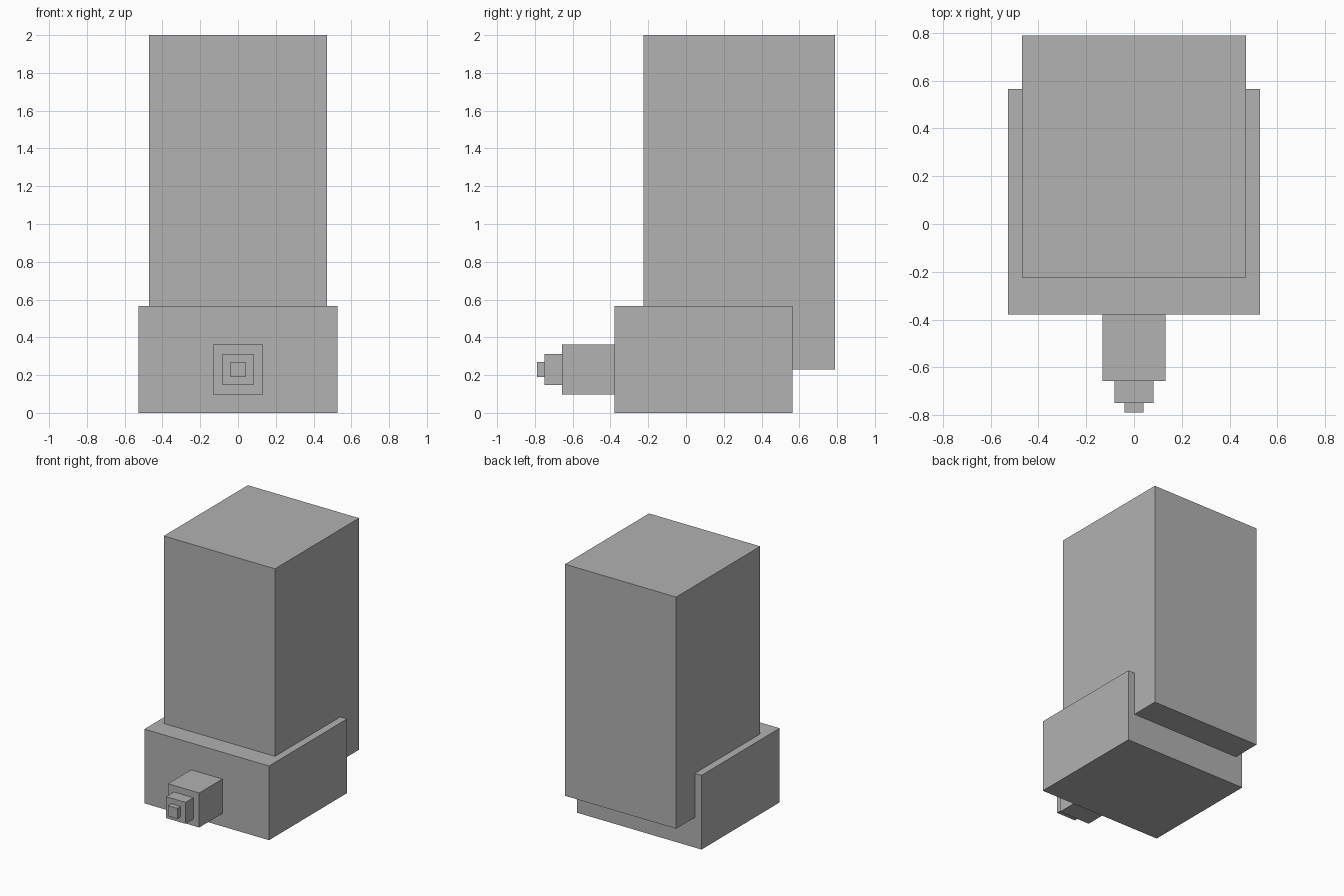
import bpy

if "Cube" in bpy.data.objects:
    bpy.data.objects.remove(bpy.data.objects["Cube"])

grey = bpy.data.materials.new("mid grey")
grey.diffuse_color = (0.445, 0.445, 0.445, 1.0)
grey.use_nodes = True
grey.node_tree.nodes["Principled BSDF"].inputs["Base Color"].default_value = grey.diffuse_color


def box(name, half_width, y_range, z_range):
    """Add a box centred on x = 0 from its half width and y and z extents."""
    (y0, y1), (z0, z1) = y_range, z_range
    bpy.ops.mesh.primitive_cube_add(size=1, location=(0, (y0 + y1) / 2, (z0 + z1) / 2))
    obj = bpy.context.object
    obj.name = name
    obj.scale = (2 * half_width, y1 - y0, z1 - z0)
    bpy.ops.object.transform_apply(location=False, rotation=False, scale=True)
    obj.data.materials.append(grey)
    return obj


# Wide base block, with the tall tower sunk into it and overhanging the back
box("base", 0.527, (-0.378, 0.565), (0.0, 0.567))
box("tower", 0.47, (-0.225, 0.79), (0.23, 2.0))

# Stepped square nozzle on the front, each step smaller than the last
nozzle_z = 0.23
steps = [("nozzle_root", 0.132, -0.378, -0.657),
         ("nozzle_middle", 0.082, -0.657, -0.75),
         ("nozzle_tip", 0.04, -0.75, -0.79)]
for name, half, back, front in steps:
    box(name, half, (front, back), (nozzle_z - half, nozzle_z + half))
